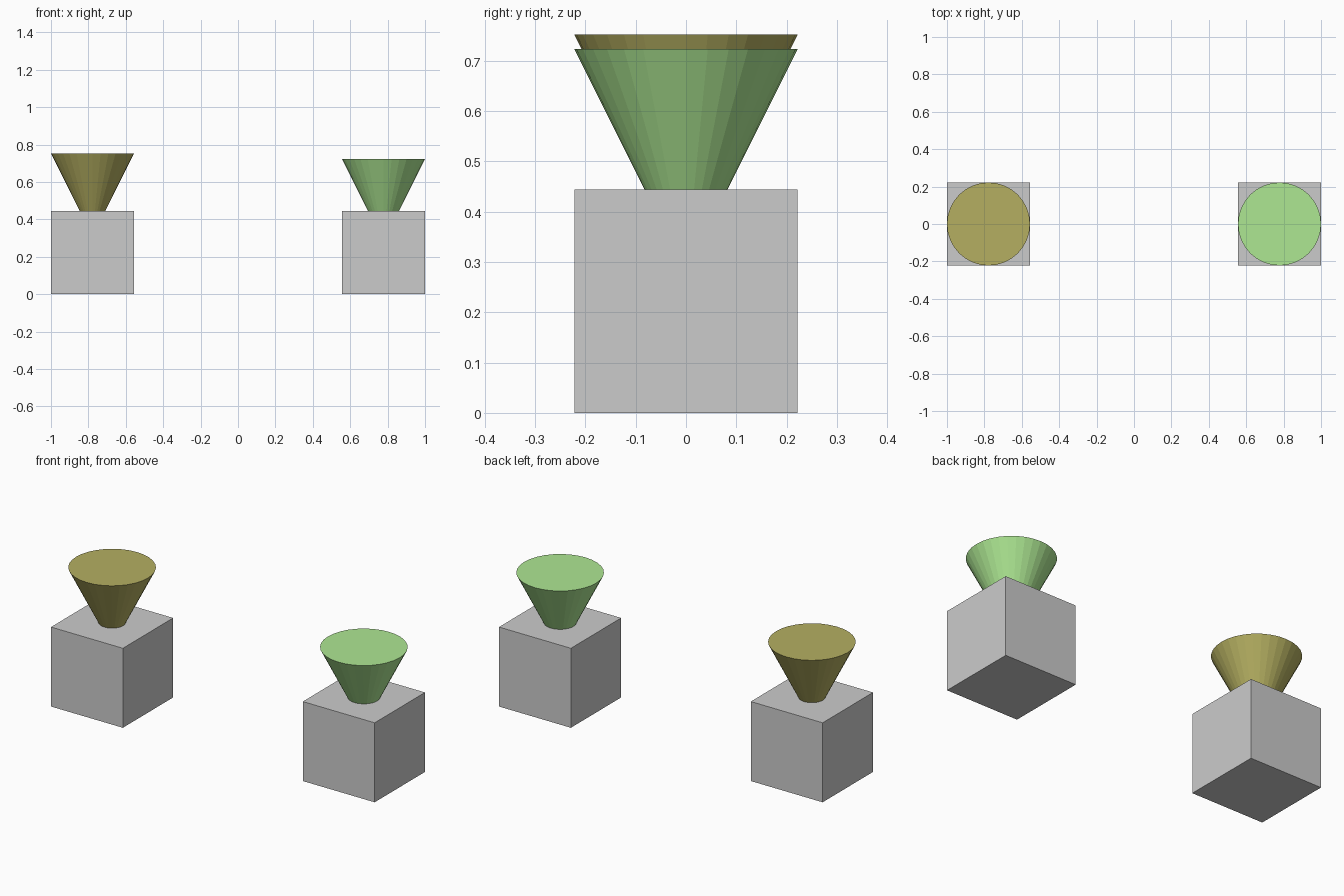
import bpy
from math import pi

if "Cube" in bpy.data.objects:
    bpy.data.objects.remove(bpy.data.objects["Cube"])

SIZE = 0.444          # edge of each block, also height and width of each cone
X = 1 - SIZE / 2      # distance of each stand from the centre


def stand(side, x, cone_top, color):
    # Plain grey block
    bpy.ops.mesh.primitive_cube_add(size=SIZE, location=(x, 0, SIZE / 2))
    bpy.context.object.name = side + "_block"

    # Upside-down cone with its tip sunk into the block
    bpy.ops.mesh.primitive_cone_add(vertices=32, radius1=SIZE / 2, radius2=0,
                                    depth=SIZE, location=(x, 0, cone_top - SIZE / 2),
                                    rotation=(pi, 0, 0))
    cone = bpy.context.object
    cone.name = side + "_cone"
    mat = bpy.data.materials.new(side + "_cone_color")
    mat.diffuse_color = color
    mat.use_nodes = True
    mat.node_tree.nodes["Principled BSDF"].inputs["Base Color"].default_value = mat.diffuse_color
    cone.data.materials.append(mat)


stand("left", -X, 0.752, (0.46, 0.43, 0.12, 1))
stand("right", X, 0.723, (0.42, 0.80, 0.29, 1))
